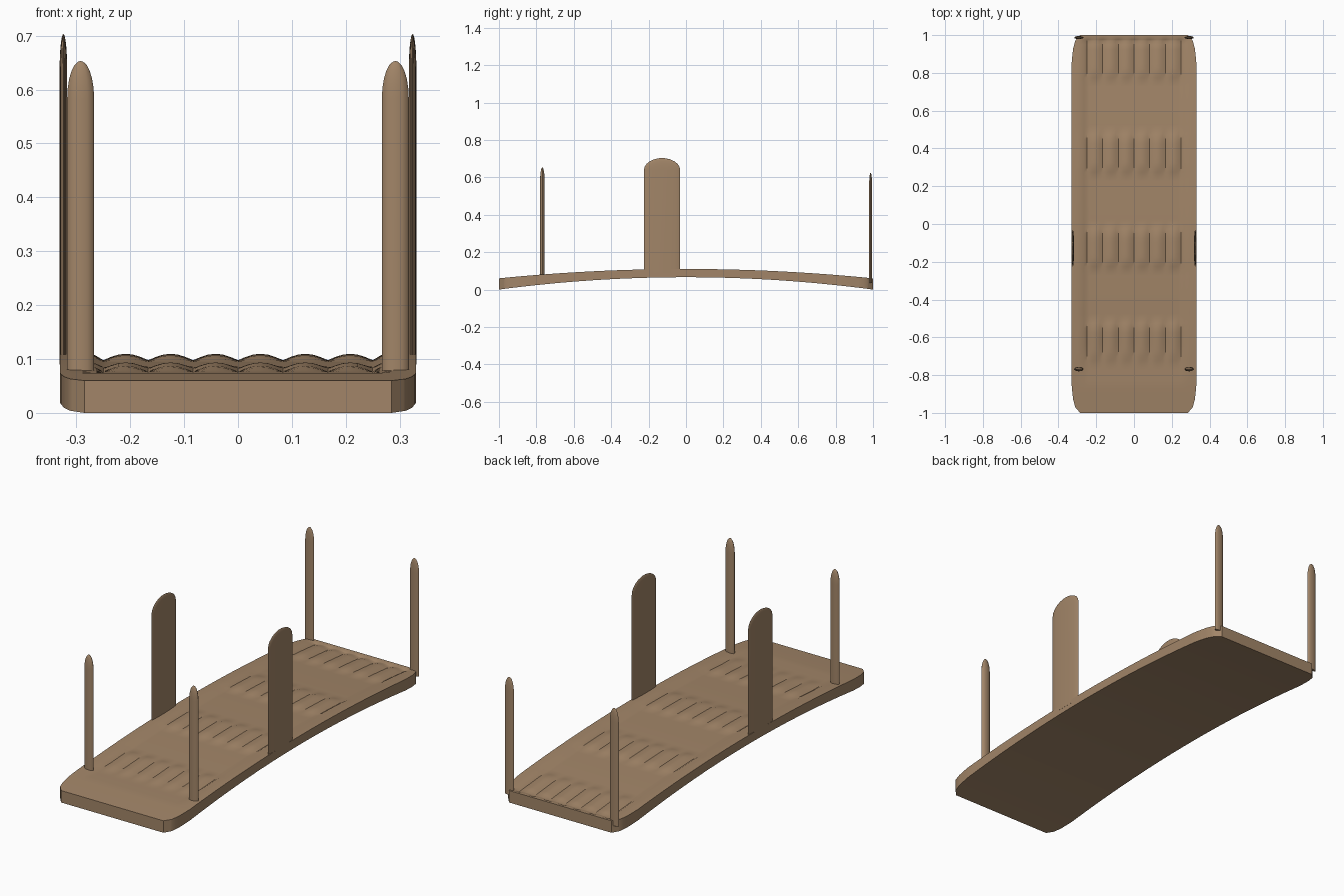
import bpy, bmesh, math

if "Cube" in bpy.data.objects:
    bpy.data.objects.remove(bpy.data.objects["Cube"])

wood = bpy.data.materials.new("tan_wood")
wood.diffuse_color = (0.36, 0.235, 0.138, 1)
wood.use_nodes = True
wood.node_tree.nodes["Principled BSDF"].inputs["Base Color"].default_value = wood.diffuse_color


def finish(name, bm, angle=30):
    bmesh.ops.recalc_face_normals(bm, faces=bm.faces)
    mesh = bpy.data.meshes.new(name)
    bm.to_mesh(mesh)
    bm.free()
    mesh.materials.append(wood)
    ob = bpy.data.objects.new(name, mesh)
    bpy.context.collection.objects.link(ob)
    bpy.ops.object.select_all(action='DESELECT')
    ob.select_set(True)
    bpy.context.view_layer.objects.active = ob
    bpy.ops.object.shade_smooth_by_angle(angle=math.radians(angle))
    return ob


def clamp01(t):
    return max(0.0, min(1.0, t))


def half_width(y):
    # plan outline with softened corners
    pts = [(0.86, 0.33), (0.93, 0.322), (0.97, 0.311), (1.0, 0.285)]
    a = abs(y)
    if a <= pts[0][0]:
        return pts[0][1]
    for (y0, w0), (y1, w1) in zip(pts, pts[1:]):
        if a <= y1 + 1e-6:
            return w0 + (w1 - w0) * (a - y0) / (y1 - y0)
    return pts[-1][1]


ROWS = [(-0.75, -0.5), (-0.25, 0.0), (0.25, 0.5), (0.75, 1.0)]
PITCH = 0.25 / 3


def top_z(x, y):
    # arched surface, shallow recess, four rows of scalloped ridges
    z = 0.06 + 0.05 * (1 - y * y)
    depth = 0.012 * clamp01((y + 0.85) / 0.2) * clamp01((0.99 - y) / 0.02)
    depth *= clamp01((0.28 - abs(x)) / 0.03)
    bump = 0.0
    for a, b in ROWS:
        if a < y < b:
            window = min(1.0, 1.5 * math.sin(math.pi * (y - a) / (b - a)))
            bump = window * abs(math.sin(math.pi * x / PITCH))
    return z - depth * (1 - bump)


# Arched deck: top grid, bottom grid and side walls
bm = bmesh.new()
ys = sorted({round(-1 + i * 0.025, 4) for i in range(81)} | {0.93, -0.93, 0.97, -0.97, 0.99})
inner = [-0.25 + i * PITCH / 6 for i in range(37)]
top, bottom = [], []
for y in ys:
    w = half_width(y)
    out = [0.265, (0.265 + w) / 2, w]
    xs = [-v for v in reversed(out)] + inner + out
    top.append([bm.verts.new((x, y, top_z(x, y))) for x in xs])
    zb = 0.066 * (1 - y * y)
    bottom.append([bm.verts.new((x, y, zb)) for x in (-w, w)])
for j in range(len(ys) - 1):
    t0, t1, b0, b1 = top[j], top[j + 1], bottom[j], bottom[j + 1]
    for i in range(len(t0) - 1):
        bm.faces.new((t0[i], t0[i + 1], t1[i + 1], t1[i]))
    bm.faces.new((b0[0], b1[0], b1[1], b0[1]))
    bm.faces.new((t0[0], t1[0], b1[0], b0[0]))
    bm.faces.new((t0[-1], b0[1], b1[1], t1[-1]))
bm.faces.new([bottom[0][0], bottom[0][1]] + top[0][::-1])
bm.faces.new([bottom[-1][1], bottom[-1][0]] + top[-1])
finish("arched_deck", bm)


def upright(name, cx, cy, rx, ry, z0, z1, cap, sides=12):
    # elliptical stave with a rounded tip
    bm = bmesh.new()
    levels = [(z0, 1.0)]
    for k in range(6):
        a = math.radians(k * 16)
        levels.append((z1 - cap + cap * math.sin(a), math.cos(a)))
    rings = []
    for z, s in levels:
        rings.append([bm.verts.new((cx + rx * s * math.cos(2 * math.pi * i / sides),
                                    cy + ry * s * math.sin(2 * math.pi * i / sides), z))
                      for i in range(sides)])
    for r0, r1 in zip(rings, rings[1:]):
        for i in range(sides):
            n = (i + 1) % sides
            bm.faces.new((r0[i], r0[n], r1[n], r1[i]))
    tip = bm.verts.new((cx, cy, z1))
    for i in range(sides):
        bm.faces.new((rings[-1][i], rings[-1][(i + 1) % sides], tip))
    bm.faces.new(rings[0][::-1])
    finish(name, bm, 40)


# Corner stakes and wide side staves, mirrored left and right
for side, s in (("left", -1), ("right", 1)):
    upright(f"front_stake_{side}", s * 0.292, -0.768, 0.025, 0.012, 0.06, 0.653, 0.07)
    upright(f"back_stake_{side}", s * 0.292, 0.987, 0.025, 0.008, 0.035, 0.625, 0.07)
    upright(f"side_stave_{side}", s * 0.324, -0.128, 0.007, 0.097, 0.09, 0.703, 0.065, 16)
